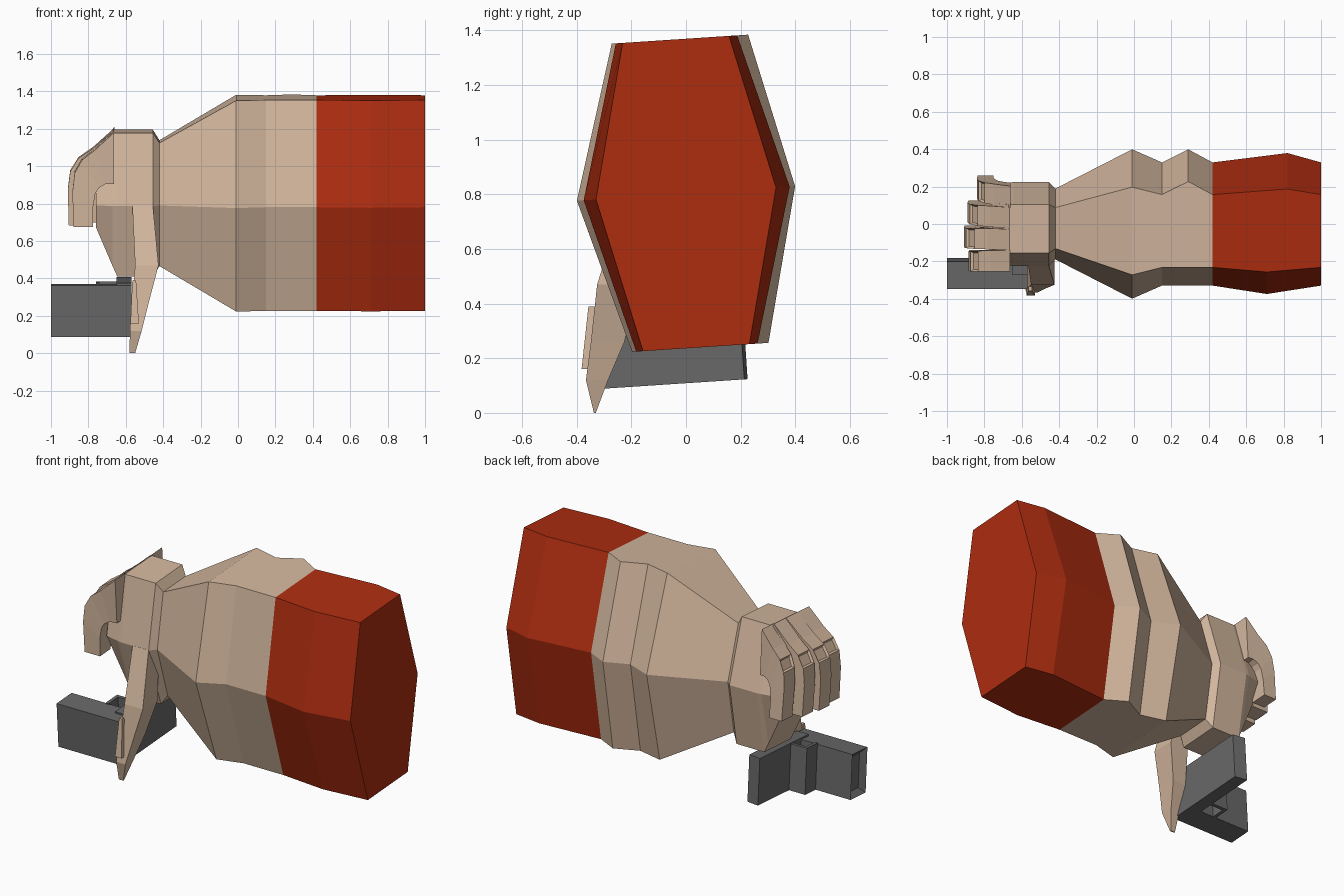
import bpy, bmesh
from mathutils import Matrix, Vector

if "Cube" in bpy.data.objects:
    bpy.data.objects.remove(bpy.data.objects["Cube"])


def material(name, rgb):
    m = bpy.data.materials.new(name)
    m.diffuse_color = (*rgb, 1)
    m.use_nodes = True
    m.node_tree.nodes["Principled BSDF"].inputs["Base Color"].default_value = m.diffuse_color
    return m


SKIN = material("skin", (0.65, 0.47, 0.34))
RED = material("red sleeve", (0.42, 0.026, 0.005))
GREY = material("dark grey", (0.14, 0.14, 0.14))

# The whole arm is rolled slightly about its own length
PIVOT = Matrix.Translation((0, 0, 0.8025))
ROLL = PIVOT @ Matrix.Rotation(0.066, 4, 'X') @ PIVOT.inverted()


def finish(name, bm, mats, roll=True):
    bmesh.ops.recalc_face_normals(bm, faces=bm.faces)
    if roll:
        bm.transform(ROLL)
    me = bpy.data.meshes.new(name)
    bm.to_mesh(me)
    bm.free()
    for m in mats:
        me.materials.append(m)
    ob = bpy.data.objects.new(name, me)
    bpy.context.collection.objects.link(ob)
    return ob


def loft(rings):
    """Skin a list of equal-length point rings and cap both ends."""
    bm = bmesh.new()
    vs = [[bm.verts.new(p) for p in r] for r in rings]
    n = len(vs[0])
    bands = []
    for a, b in zip(vs, vs[1:]):
        bands.append([bm.faces.new((a[i], a[(i + 1) % n], b[(i + 1) % n], b[i]))
                      for i in range(n)])
    bm.faces.new(vs[0])
    bm.faces.new(vs[-1])
    return bm, bands


def add_box(bm, lo, hi):
    lo, hi = Vector(lo), Vector(hi)
    mat = Matrix.Translation((lo + hi) / 2) @ Matrix.Diagonal((*(hi - lo), 1))
    return bmesh.ops.create_cube(bm, size=1, matrix=mat)["verts"]


def hexagon(xp, xm, side_p, side_m, top_p, top_m, zt, zb=None):
    """Six-sided section; p is the +y half, m is the -y half."""
    zb = -zt if zb is None else zb
    c = 0.8025
    return [(xp, top_p, c + zt), (xp, side_p, c), (xp, top_p, c + zb),
            (xm, -top_m, c + zb), (xm, -side_m, c), (xm, -top_m, c + zt)]


# Forearm: bare skin, then the sleeve
H = 0.565
wrist = hexagon(-0.42, -0.42, 0.19, 0.19, 0.11, 0.11, 0.33)
cuff = hexagon(0.42, 0.42, 0.33, 0.33, 0.195, 0.195, H)
bm, _ = loft([
    wrist,
    hexagon(-0.01, -0.01, 0.40, 0.40, 0.235, 0.235, H),
    hexagon(0.15, 0.15, 0.33, 0.33, 0.195, 0.195, H),
    hexagon(0.29, 0.29, 0.40, 0.33, 0.265, 0.195, H),
    cuff])
finish("forearm", bm, [SKIN])

bm, _ = loft([
    cuff,
    hexagon(0.82, 0.71, 0.38, 0.375, 0.225, 0.22, H),
    hexagon(1.0, 1.0, 0.33, 0.33, 0.195, 0.195, H)])
finish("sleeve", bm, [RED])

# Palm, tapering under the fingers
bm, _ = loft([
    wrist,
    hexagon(-0.455, -0.455, 0.225, 0.225, 0.13, 0.13, 0.385),
    hexagon(-0.645, -0.645, 0.225, 0.225, 0.13, 0.13, 0.385),
    hexagon(-0.67, -0.67, 0.22, 0.22, 0.13, 0.13, 0.385, -0.33),
    hexagon(-0.76, -0.76, 0.20, 0.20, 0.13, 0.13, 0.28, -0.12)])
finish("palm", bm, [SKIN])

# Four curled fingers: (reach fraction, z) for outer and inner side
OUTER = [(0.06, 1.195), (0.50, 1.10), (0.78, 1.05), (0.95, 0.98), (1.0, 0.88), (0.98, 0.69)]
INNER = [(0.06, 0.92), (0.25, 0.92), (0.40, 0.90), (0.48, 0.87), (0.53, 0.80), (0.53, 0.69)]
for i, (yc, reach) in enumerate([(0.183, 0.19), (0.062, 0.24), (-0.062, 0.26), (-0.183, 0.235)]):
    rings = []
    for k, ((to, zo), (ti, zi)) in enumerate(zip(OUTER, INNER)):
        y, w = yc * (0.94 + 0.03 * k), 0.057 - 0.001 * k
        xo, xi = -0.65 - reach * to, -0.65 - reach * ti
        rings.append([(xo, y - w, zo), (xo, y + w, zo), (xi, y + w, zi), (xi, y - w, zi)])
    bm, bands = loft(rings)
    bmesh.ops.recalc_face_normals(bm, faces=bm.faces)
    bmesh.ops.inset_individual(bm, faces=[bands[2][0]], thickness=0.014, depth=-0.012)
    finish(f"finger_{i + 1}", bm, [SKIN])

# Thumb: sections (z, x0, x1, y0, y1) running down to a point
bm, _ = loft([[(x0, y0, z), (x1, y0, z), (x1, y1, z), (x0, y1, z)] for z, x0, x1, y0, y1 in [
    (0.79, -0.565, -0.455, -0.225, -0.12),
    (0.47, -0.55, -0.425, -0.325, -0.18),
    (0.26, -0.57, -0.48, -0.348, -0.225),
    (0.12, -0.578, -0.515, -0.366, -0.285),
    (0.0, -0.58, -0.55, -0.337, -0.33)]])
finish("thumb", bm, [SKIN], roll=False)

bm, _ = loft([[(x0, y0, z), (x1, y0, z), (x1, y1, z), (x0, y1, z)] for z, x0, x1, y0, y1 in [
    (0.39, -0.565, -0.545, -0.357, -0.335),
    (0.16, -0.575, -0.53, -0.382, -0.34)]])
finish("thumb_tip", bm, [SKIN], roll=False)

# Held tool: barrel with a sunken muzzle
bm = bmesh.new()
add_box(bm, (-1.0, -0.375, 0.11), (-0.57, -0.228, 0.385))
bm.normal_update()
muzzle = [f for f in bm.faces if f.normal.x < -0.9]
bmesh.ops.inset_individual(bm, faces=muzzle, thickness=0.045, depth=-0.03)
finish("barrel", bm, [GREY])

# Grip reaching across under the palm
bm = bmesh.new()
for v in add_box(bm, (-0.65, -0.30, 0.11), (-0.57, 0.18, 0.395)):
    if v.co.y > 0 and v.co.x > -0.6:
        v.co.y -= 0.012
finish("grip", bm, [GREY])

# Trigger guard: a square ring open from top to bottom
bm = bmesh.new()
add_box(bm, (-0.76, -0.235, 0.11), (-0.74, -0.125, 0.392))
add_box(bm, (-0.74, -0.145, 0.11), (-0.645, -0.125, 0.392))
finish("trigger_guard", bm, [GREY])
